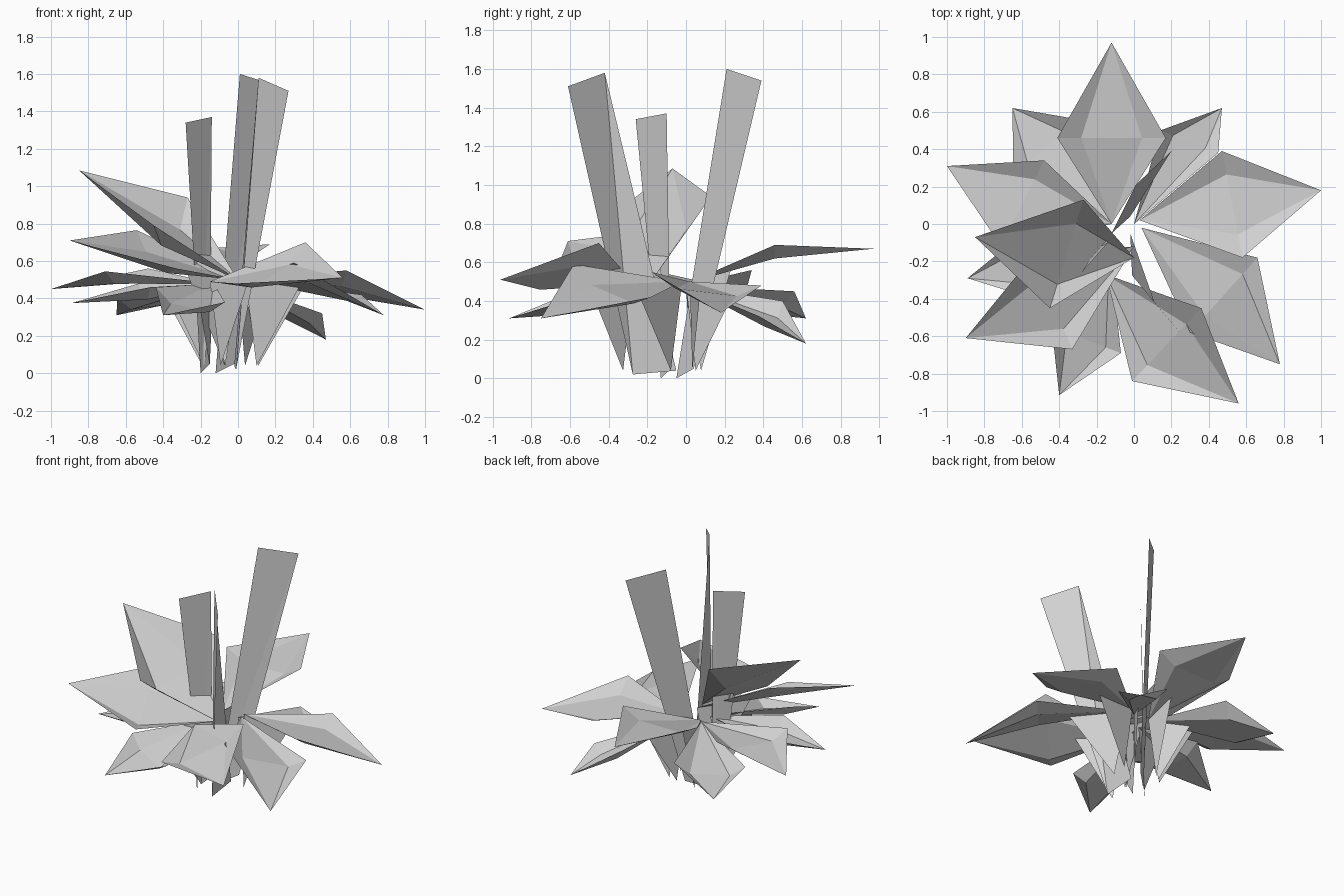
import bpy
from mathutils import Vector

cube = bpy.data.objects.get("Cube")
if cube:
    bpy.data.objects.remove(cube, do_unlink=True)

# One plain grey for the whole plant
grey = bpy.data.materials.new("plain_grey")
grey.use_nodes = True
colour = (0.64, 0.64, 0.64, 1)
grey.diffuse_color = colour
grey.node_tree.nodes["Principled BSDF"].inputs["Base Color"].default_value = colour


def make_object(name, verts, faces):
    mesh = bpy.data.meshes.new(name)
    mesh.from_pydata([tuple(v) for v in verts], [], faces)
    mesh.materials.append(grey)
    mesh.update()
    obj = bpy.data.objects.new(name, mesh)
    bpy.context.collection.objects.link(obj)


def make_leaf(name, base, tip, side_a, side_b, sag=0.07, reach=0.65):
    """Cupped kite-shaped leaf with two inner creases."""
    base, tip, side_a, side_b = map(Vector, (base, tip, side_a, side_b))
    down = Vector((0, 0, -sag))
    inner_a = side_a.lerp(side_b, 0.22) + down
    inner_b = side_b.lerp(side_a, 0.22) + down
    row = [side_a, inner_a, inner_b, side_b]
    faces = []
    for i in range(len(row) - 1):
        faces.append((0, i + 2, i + 3))
        faces.append((1, i + 3, i + 2))
    make_object(name, [base, tip] + row, faces)

    # Thin triangular stalk that carries the leaf down to the ground
    outer = base.lerp((inner_a + inner_b) / 2, reach)
    foot = base.lerp(tip, 0.08)
    foot.z = 0.04
    make_object(name + "_stalk", [base, foot, outer], [(0, 1, 2)])


def make_shoot(name, corners):
    """Tall flat shoot, slightly twisted from foot to top."""
    make_object(name, corners, [(0, 1, 2), (0, 2, 3)])


# Upper leaves
make_leaf("back_leaf", (-0.12, 0, 0.49), (-0.12, 0.97, 0.67),
          (-0.41, 0.46, 0.69), (0.17, 0.46, 0.69), reach=0.5)
make_leaf("left_leaf", (0.03, 0.02, 0.5), (1, 0.18, 0.34),
          (0.47, 0.39, 0.48), (0.58, -0.18, 0.55))
make_leaf("front_left_low_leaf", (0.04, -0.02, 0.5), (0.78, -0.75, 0.31),
          (0.66, -0.18, 0.42), (0.3, -0.58, 0.59))
make_leaf("front_left_leaf", (-0.15, -0.27, 0.49), (0.56, -0.96, 0.51),
          (0.36, -0.45, 0.7), (-0.01, -0.84, 0.48))
make_leaf("front_right_leaf", (0, -0.12, 0.5), (-0.9, -0.61, 0.71),
          (-0.33, -0.67, 0.56), (-0.54, -0.17, 0.765))
make_leaf("right_high_leaf", (0, -0.18, 0.5), (-0.85, -0.07, 1.085),
          (-0.27, 0.13, 0.94), (-0.45, -0.45, 0.79), sag=0.14)
make_leaf("right_leaf", (-0.12, 0, 0.48), (-1, 0.31, 0.45),
          (-0.48, 0.34, 0.56), (-0.71, -0.12, 0.545))

# Lower leaves
make_leaf("back_right_leaf", (-0.12, 0, 0.48), (-0.65, 0.62, 0.31),
          (-0.3, 0.56, 0.45), (-0.645, 0.26, 0.4), reach=0.5)
make_leaf("back_left_leaf", (0, 0, 0.48), (0.47, 0.62, 0.18),
          (0.14, 0.5, 0.4), (0.45, 0.38, 0.32), reach=0.5)
make_leaf("front_low_leaf", (-0.13, -0.13, 0.48), (-0.4, -0.915, 0.31),
          (-0.44, -0.55, 0.46), (-0.07, -0.69, 0.38))
make_leaf("right_low_leaf", (-0.12, -0.1, 0.48), (-0.89, -0.29, 0.375),
          (-0.47, -0.42, 0.46), (-0.53, 0, 0.48))

# Three tall shoots
make_shoot("back_shoot", [(-0.12, -0.05, 0), (0.01, 0.21, 1.6),
                          (0.2, 0.39, 1.54), (-0.02, 0.04, 0.05)])
make_shoot("front_shoot", [(-0.01, -0.275, 0.02), (0.27, -0.61, 1.51),
                           (0.11, -0.42, 1.58), (-0.02, -0.05, 0.04)])
make_shoot("right_shoot", [(-0.2, -0.13, 0), (-0.28, -0.26, 1.34),
                           (-0.14, -0.1, 1.37), (-0.15, -0.08, 0.05)])
